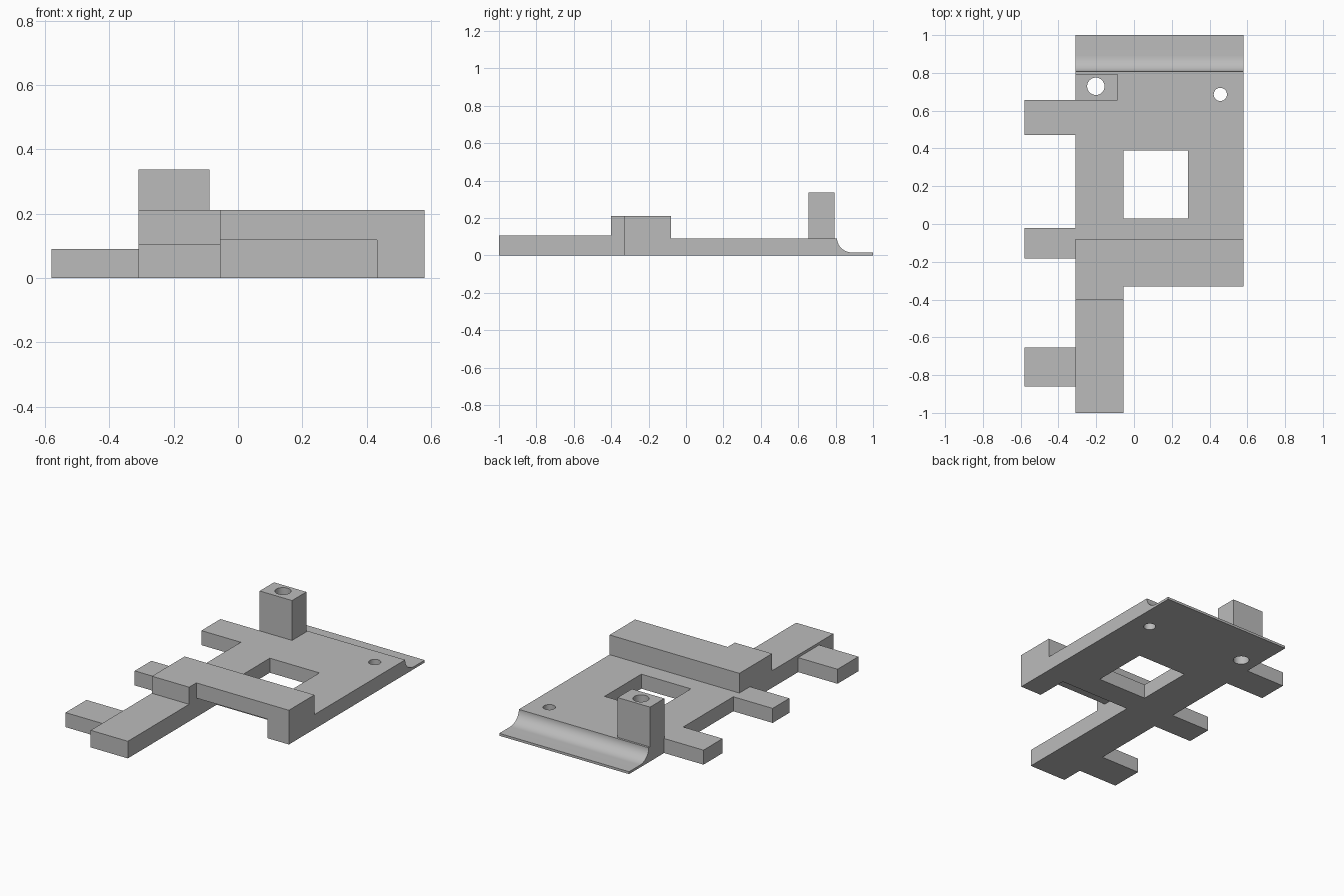
import bpy
import bmesh
import math

cube = bpy.data.objects.get("Cube")
if cube:
    bpy.data.objects.remove(cube, do_unlink=True)

grey = bpy.data.materials.new("plain_grey")
grey.use_nodes = True
colour = (0.5, 0.5, 0.5, 1)
grey.diffuse_color = colour
grey.node_tree.nodes["Principled BSDF"].inputs["Base Color"].default_value = colour


def extrude(name, profile, axis, start, end):
    """Sweep a closed profile along x (profile is y,z), y (x,z) or z (x,y)."""
    place = {
        "x": lambda a, b: (start, a, b),
        "y": lambda a, b: (a, start, b),
        "z": lambda a, b: (a, b, start),
    }[axis]
    offset = [end - start if axis == k else 0 for k in "xyz"]
    bm = bmesh.new()
    face = bm.faces.new([bm.verts.new(place(a, b)) for a, b in profile])
    swept = bmesh.ops.extrude_face_region(bm, geom=[face], use_keep_orig=True)
    moved = [v for v in swept["geom"] if isinstance(v, bmesh.types.BMVert)]
    bmesh.ops.translate(bm, verts=moved, vec=offset)
    bmesh.ops.recalc_face_normals(bm, faces=bm.faces)
    mesh = bpy.data.meshes.new(name)
    bm.to_mesh(mesh)
    bm.free()
    mesh.materials.append(grey)
    obj = bpy.data.objects.new(name, mesh)
    bpy.context.collection.objects.link(obj)
    return obj


def box(name, x0, x1, y0, y1, z0, z1):
    return extrude(name, [(x0, y0), (x1, y0), (x1, y1), (x0, y1)], "z", z0, z1)


def hole_cutter(x, y, radius):
    sides = 40
    angles = [2 * math.pi * i / sides for i in range(sides)]
    ring = [(x + radius * math.cos(a), y + radius * math.sin(a)) for a in angles]
    return extrude("cutter", ring, "z", -0.1, 0.5)


def cut(obj, cutter):
    cutter.hide_render = True
    mod = obj.modifiers.new("cut", "BOOLEAN")
    mod.operation = "DIFFERENCE"
    mod.solver = "EXACT"
    mod.object = cutter
    bpy.context.view_layer.objects.active = obj
    bpy.ops.object.modifier_apply(modifier=mod.name)
    bpy.data.objects.remove(cutter, do_unlink=True)


LEFT, INNER, RIGHT = -0.31, -0.055, 0.58
DECK, TOP = 0.09, 0.212

# Base plate: raised front lip, flat deck, hollow curve down to a thin back edge
steps = 14
curve = []
for i in range(steps + 1):
    a = math.pi / 2 * i / steps
    curve.append((0.893 - 0.085 * math.sin(a), DECK - 0.075 * math.cos(a)))
plate_side = [(-0.13, 0), (1, 0), (1, 0.015)] + curve
plate_side += [(-0.08, DECK), (-0.08, TOP), (-0.13, TOP)]
plate = extrude("base_plate", plate_side, "x", LEFT, RIGHT)
cut(plate, box("cutter", INNER, 0.285, 0.03, 0.39, -0.1, 0.5))
cut(plate, hole_cutter(0.457, 0.686, 0.035))
cut(plate, hole_cutter(-0.202, 0.729, 0.046))

# Long rail reaching to the front, stepped up where it meets the crossbar
rail_side = [(-1, 0), (-0.13, 0), (-0.13, TOP), (-0.4, TOP), (-0.4, 0.106), (-1, 0.106)]
rail = extrude("front_rail", rail_side, "x", LEFT, INNER)

# Crossbar arm with a foot at its far end
arm = [(INNER, 0.118), (0.432, 0.118), (0.432, 0), (RIGHT, 0), (RIGHT, TOP), (INNER, TOP)]
crossbar = extrude("crossbar_arm", arm, "y", -0.33, -0.13)

# Upright post with a bore through it
post = box("upright_post", LEFT, -0.088, 0.655, 0.795, DECK, 0.337)
cut(post, hole_cutter(-0.202, 0.729, 0.046))

# Side tabs
tabs = []
for name, y0, y1 in (("front", -0.86, -0.655), ("middle", -0.183, -0.02), ("back", 0.47, 0.657)):
    tabs.append(box(name + "_tab", -0.58, LEFT, y0, y1, 0, DECK))

# Smooth the curve and bores while keeping every corner sharp
bpy.ops.object.select_all(action="DESELECT")
for obj in [plate, rail, crossbar, post] + tabs:
    obj.select_set(True)
bpy.context.view_layer.objects.active = plate
bpy.ops.object.shade_smooth_by_angle(angle=math.radians(30))
